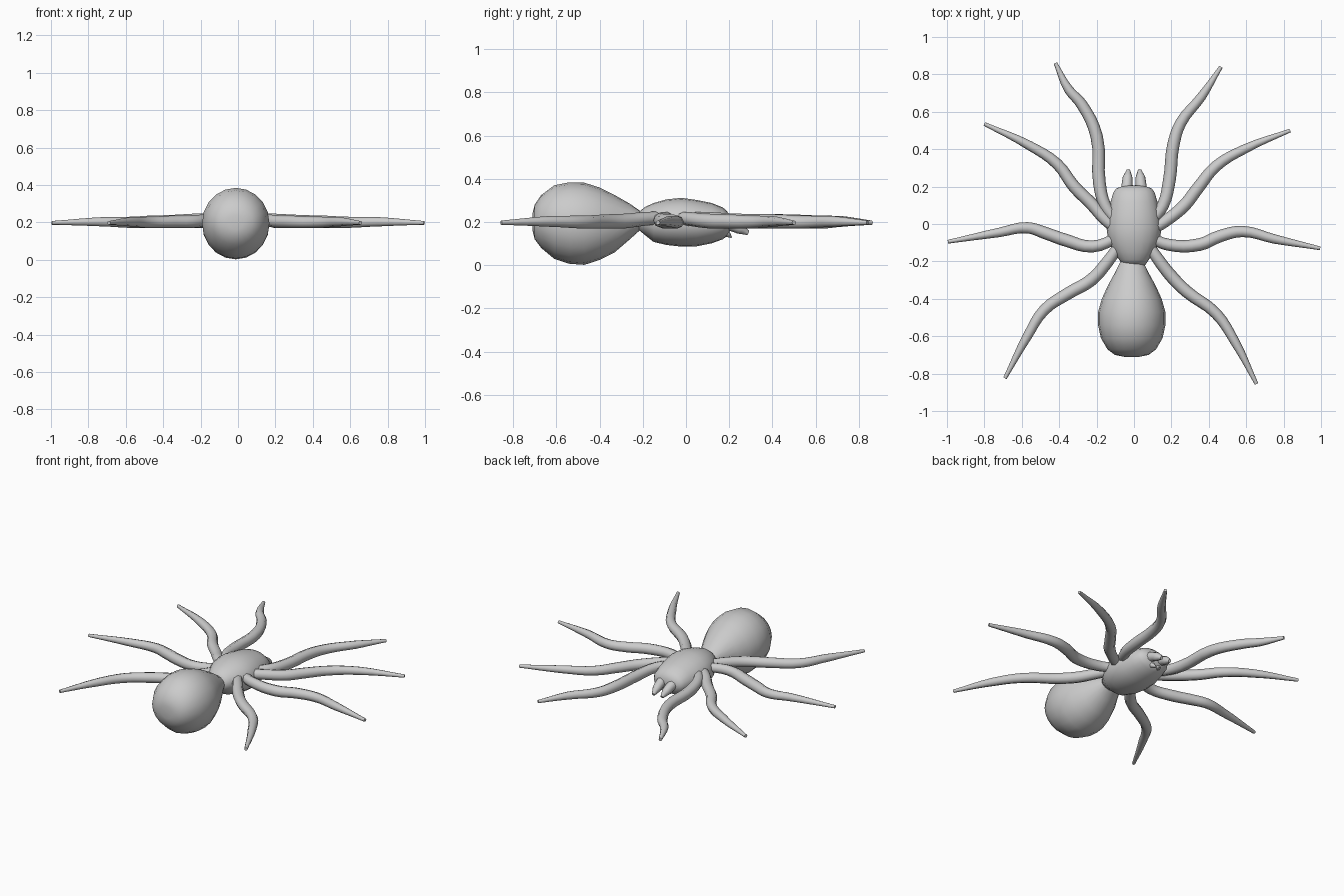
import bpy
import bmesh
from math import cos, sin, pi
from mathutils import Vector

default_cube = bpy.data.objects.get("Cube")
if default_cube:
    bpy.data.objects.remove(default_cube, do_unlink=True)

# One plain grey for the whole creature
grey = bpy.data.materials.new("body grey")
grey.use_nodes = True
grey_value = (0.6, 0.6, 0.6, 1.0)
grey.diffuse_color = grey_value
grey.node_tree.nodes["Principled BSDF"].inputs["Base Color"].default_value = grey_value


def finish(obj):
    """Give a part its colour and smooth shading."""
    obj.data.materials.clear()
    obj.data.materials.append(grey)
    for face in obj.data.polygons:
        face.use_smooth = True


def loft(name, sections, center_x=0.0, sides=20):
    """Skin oval sections along y; each is (y, half width, top z, bottom z)."""
    bm = bmesh.new()
    rings = []
    for y, half_width, top, bottom in sections:
        middle, half_height = (top + bottom) / 2, (top - bottom) / 2
        rings.append([
            bm.verts.new((center_x + half_width * cos(2 * pi * i / sides), y,
                          middle + half_height * sin(2 * pi * i / sides)))
            for i in range(sides)])
    for ring, following in zip(rings, rings[1:]):
        for i in range(sides):
            j = (i + 1) % sides
            bm.faces.new((ring[i], ring[j], following[j], following[i]))
    bm.faces.new(rings[0])
    bm.faces.new(rings[-1])
    bmesh.ops.recalc_face_normals(bm, faces=bm.faces)
    mesh = bpy.data.meshes.new(name)
    bm.to_mesh(mesh)
    bm.free()
    obj = bpy.data.objects.new(name, mesh)
    bpy.context.collection.objects.link(obj)
    finish(obj)
    return obj


def limb(name, points, radii):
    """Sweep a tapering round tube through the points."""
    curve = bpy.data.curves.new(name, "CURVE")
    curve.dimensions = "3D"
    curve.bevel_depth = 1.0
    curve.bevel_resolution = 2
    curve.resolution_u = 4
    curve.use_fill_caps = True
    spline = curve.splines.new("BEZIER")
    spline.bezier_points.add(len(points) - 1)
    for knot, point, radius in zip(spline.bezier_points, points, radii):
        knot.co = Vector(point)
        knot.radius = radius
        knot.handle_left_type = knot.handle_right_type = "AUTO"
    obj = bpy.data.objects.new(name, curve)
    bpy.context.collection.objects.link(obj)
    bpy.ops.object.select_all(action="DESELECT")
    obj.select_set(True)
    bpy.context.view_layer.objects.active = obj
    bpy.ops.object.convert(target="MESH")
    finish(bpy.context.view_layer.objects.active)


# Pear-shaped abdomen, tapering to the waist
loft("abdomen", [
    (-0.71, 0.04, 0.24, 0.16), (-0.70, 0.09, 0.28, 0.12),
    (-0.67, 0.13, 0.325, 0.08), (-0.61, 0.165, 0.37, 0.03),
    (-0.54, 0.18, 0.384, 0.007), (-0.47, 0.18, 0.382, 0.002),
    (-0.40, 0.16, 0.36, 0.025), (-0.33, 0.128, 0.325, 0.06),
    (-0.26, 0.09, 0.285, 0.12), (-0.21, 0.065, 0.25, 0.165),
    (-0.18, 0.05, 0.235, 0.18)], center_x=-0.012)

# Rounded head and thorax with a blunt face
loft("thorax", [
    (-0.22, 0.06, 0.245, 0.165), (-0.19, 0.08, 0.27, 0.14),
    (-0.15, 0.11, 0.288, 0.108), (-0.09, 0.138, 0.305, 0.094),
    (-0.02, 0.147, 0.312, 0.086), (0.05, 0.14, 0.302, 0.088),
    (0.12, 0.125, 0.288, 0.102), (0.17, 0.11, 0.268, 0.12),
    (0.19, 0.095, 0.25, 0.135), (0.205, 0.055, 0.225, 0.16)])

# Legs as flat paths from the thorax to the tip
leg_paths = {
    "left_front_leg": [(0.1, 0.02), (0.155, 0.1), (0.19, 0.24), (0.21, 0.42),
                       (0.25, 0.54), (0.36, 0.68), (0.465, 0.84)],
    "right_front_leg": [(-0.1, 0.02), (-0.155, 0.1), (-0.185, 0.22), (-0.2, 0.47),
                        (-0.28, 0.64), (-0.35, 0.72), (-0.42, 0.86)],
    "left_second_leg": [(0.08, -0.04), (0.16, 0.01), (0.27, 0.1), (0.34, 0.19),
                        (0.44, 0.31), (0.59, 0.4), (0.835, 0.5)],
    "right_second_leg": [(-0.08, -0.04), (-0.16, 0.03), (-0.22, 0.1), (-0.32, 0.2),
                         (-0.41, 0.32), (-0.56, 0.42), (-0.8, 0.535)],
    "left_third_leg": [(0.08, -0.07), (0.18, -0.11), (0.35, -0.11), (0.46, -0.065),
                       (0.58, -0.04), (0.75, -0.08), (0.995, -0.13)],
    "right_third_leg": [(-0.08, -0.07), (-0.22, -0.12), (-0.37, -0.085),
                        (-0.47, -0.05), (-0.57, -0.02), (-0.72, -0.045), (-0.995, -0.095)],
    "left_back_leg": [(0.07, -0.1), (0.13, -0.19), (0.2, -0.28), (0.28, -0.36),
                      (0.44, -0.48), (0.54, -0.63), (0.655, -0.855)],
    "right_back_leg": [(-0.07, -0.1), (-0.14, -0.2), (-0.23, -0.3), (-0.35, -0.37),
                       (-0.48, -0.46), (-0.57, -0.6), (-0.69, -0.825)],
}
leg_radii = (0.028, 0.032, 0.034, 0.033, 0.03, 0.025, 0.01)
leg_heights = (0.22, 0.215, 0.205, 0.203, 0.2, 0.203, 0.197)
for name, path in leg_paths.items():
    limb(name, [(x, y, z) for (x, y), z in zip(path, leg_heights)], leg_radii)

# Paired mouthparts: drooping feelers above short pointed fangs
for side, sign in (("left", 1), ("right", -1)):
    limb(side + "_feeler",
         [(sign * 0.045, 0.14, 0.2), (sign * 0.038, 0.2, 0.19),
          (sign * 0.034, 0.25, 0.17), (sign * 0.03, 0.288, 0.148)],
         (0.03, 0.03, 0.026, 0.01))
    limb(side + "_fang",
         [(sign * 0.03, 0.15, 0.16), (sign * 0.022, 0.19, 0.145),
          (sign * 0.01, 0.21, 0.13)],
         (0.022, 0.016, 0.004))
